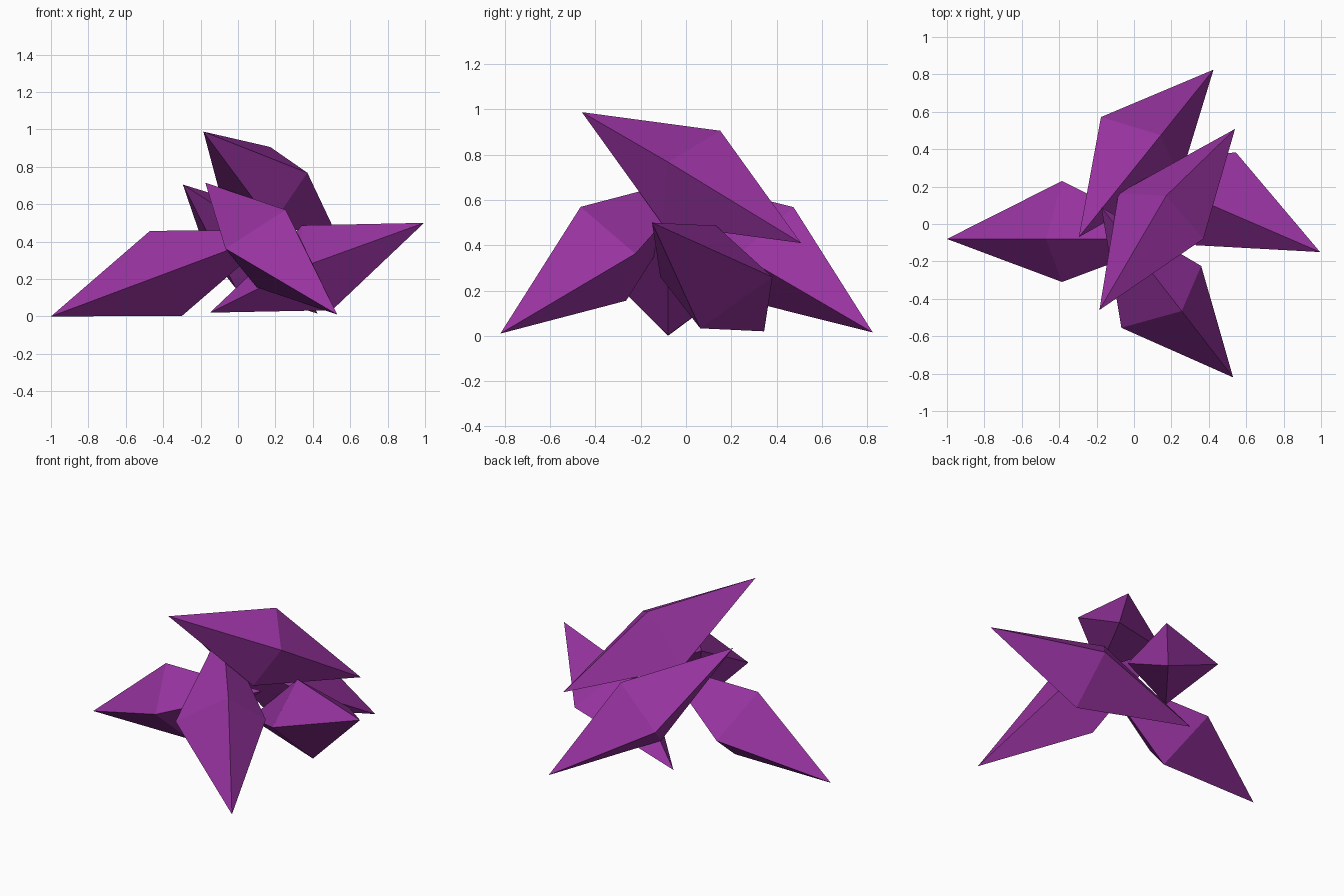
import bpy, bmesh, math
from mathutils import Vector

if "Cube" in bpy.data.objects:
    bpy.data.objects.remove(bpy.data.objects["Cube"])

purple = bpy.data.materials.new("purple")
purple.diffuse_color = (0.31, 0.033, 0.35, 1)
purple.use_nodes = True
purple.node_tree.nodes["Principled BSDF"].inputs["Base Color"].default_value = purple.diffuse_color

WIDE, NARROW, HEIGHT = 0.31, 0.23, 0.243   # cross-section radii of every shard


def shard(name, tip, end, wide_side, roll=0.0):
    """Stretched octahedron between two points, with a lopsided diamond section."""
    tip, end = Vector(tip), Vector(end)
    mid = (tip + end) / 2
    axis = (tip - end).normalized()
    side = axis.cross(Vector((0, 0, 1))).normalized()
    up = side.cross(axis)
    c, s = math.cos(math.radians(roll)), math.sin(math.radians(roll))
    side, up = side * c + up * s, up * c - side * s
    right, left = (WIDE, NARROW) if wide_side > 0 else (NARROW, WIDE)
    bm = bmesh.new()
    a, b = bm.verts.new(tip), bm.verts.new(end)
    ring = [bm.verts.new(mid + o) for o in
            (side * right, up * HEIGHT, -side * left, -up * HEIGHT)]
    for i in range(4):
        p, q = ring[i], ring[(i + 1) % 4]
        bm.faces.new((a, p, q))
        bm.faces.new((b, q, p))
    bmesh.ops.recalc_face_normals(bm, faces=bm.faces)
    mesh = bpy.data.meshes.new(name)
    bm.to_mesh(mesh)
    bm.free()
    mesh.materials.append(purple)
    bpy.context.collection.objects.link(bpy.data.objects.new(name, mesh))


# Five interlocking crystal shards
shard("left_shard", (-1.0, -0.08, 0.0), (0.23, -0.08, 0.46), 1)
shard("right_shard", (0.995, -0.15, 0.50), (-0.15, 0.345, 0.02), -1)
shard("front_shard", (0.53, -0.82, 0.01), (-0.175, 0.09, 0.715), 1)
shard("back_shard", (0.425, 0.825, 0.015), (-0.295, -0.07, 0.705), -1)
shard("top_shard", (0.54, 0.508, 0.41), (-0.185, -0.46, 0.988), -1, roll=19.4)
